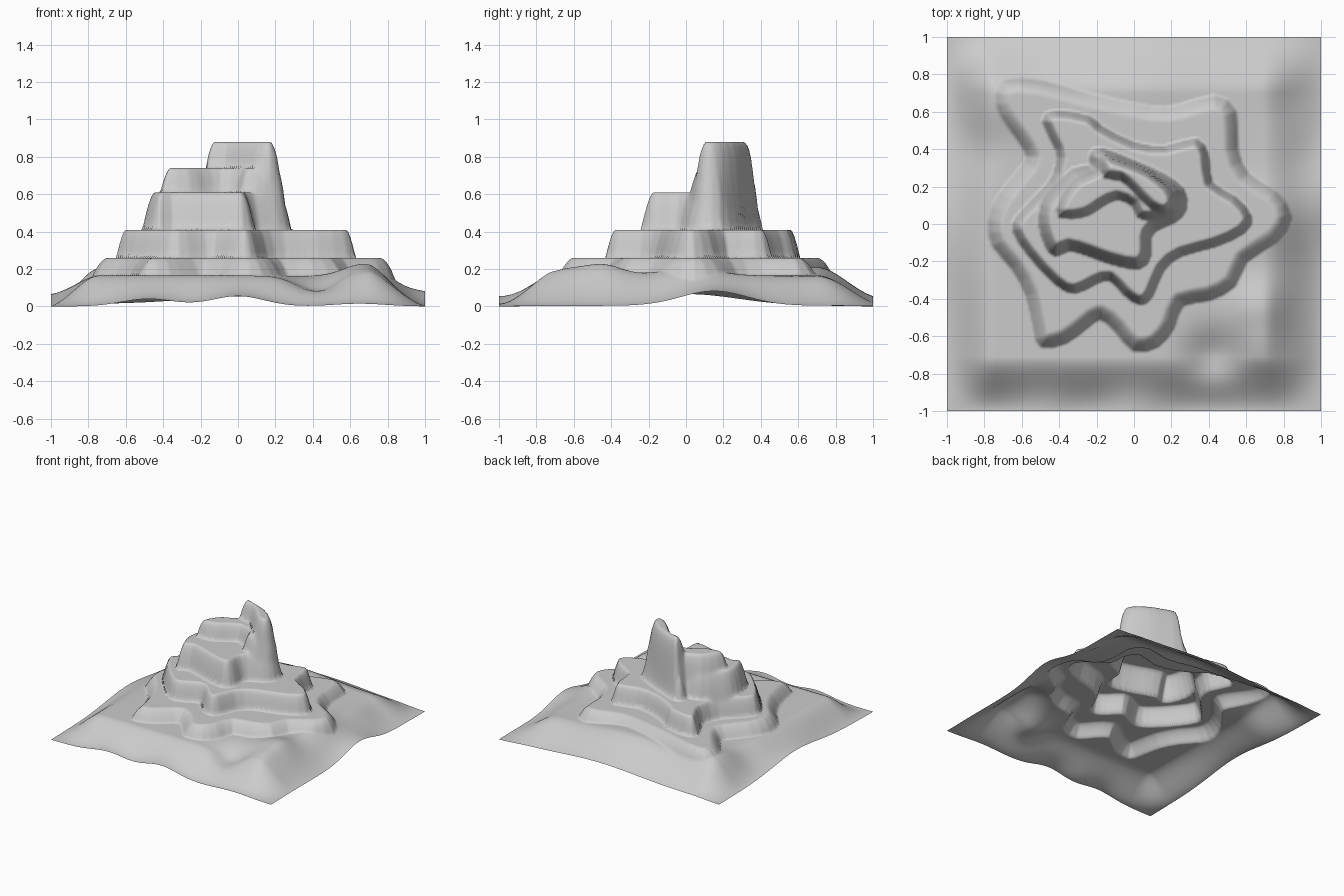
import bpy, bmesh, math

if "Cube" in bpy.data.objects:
    bpy.data.objects.remove(bpy.data.objects["Cube"])

N = 190  # grid cells per side

# Contour outlines of each terrace, taken at mid-wall
apron = [(-.69,.75), (-.5,.75), (-.24,.68), (.09,.61), (.25,.62), (.43,.67), (.53,.6),
         (.54,.4), (.6,.26), (.75,.16), (.82,.04), (.75,-.08), (.59,-.19), (.53,-.32),
         (.4,-.39), (.25,-.42), (.2,-.54), (.12,-.64), (0,-.66), (-.09,-.56), (-.18,-.49),
         (-.26,-.54), (-.37,-.62), (-.49,-.64), (-.52,-.56), (-.56,-.38), (-.64,-.23),
         (-.74,-.11), (-.76,.02), (-.7,.16), (-.57,.32), (-.57,.4), (-.66,.53), (-.72,.64)]
plateau = [(-.48,.55), (-.42,.6), (-.24,.57), (-.18,.52), (0,.43), (.17,.41), (.33,.45),
           (.39,.37), (.41,.22), (.54,.14), (.62,.04), (.58,-.04), (.43,-.11), (.25,-.16),
           (.15,-.24), (.09,-.38), (.03,-.42), (-.05,-.37), (-.13,-.29), (-.21,-.31),
           (-.32,-.36), (-.42,-.31), (-.56,-.16), (-.64,-.03), (-.61,.05), (-.45,.22),
           (-.41,.32), (-.41,.4)]
middle = [(-.48,.1), (-.49,0), (-.46,-.1), (-.42,-.15), (-.35,-.12), (-.24,-.15), (-.13,-.19),
          (.02,-.22), (.07,-.16), (.07,-.08), (.1,-.02), (.21,.03), (.26,.09), (.25,.18),
          (.14,.26), (-.02,.33), (-.18,.39), (-.22,.36), (-.22,.3), (-.32,.28), (-.42,.18)]
upper = [(-.39,.05), (-.26,.06), (-.18,.11), (-.09,.15), (0,.11), (.03,.05), (.1,.04), (.19,.06),
         (.23,.1), (.22,.18), (.1,.26), (-.02,.32), (-.16,.37), (-.19,.28), (-.3,.23), (-.38,.13)]
peak = [(-.15,.26), (-.07,.25), (0,.19), (.09,.1), (.17,.07), (.21,.12), (.18,.19),
        (.08,.27), (-.04,.32), (-.14,.35), (-.16,.32)]

# Ground swells: x, y, height, radius (first list lifts the sheet's edges)
edge_lift = [(1,.15,.08,.25), (0,-1,.055,.2), (-.48,-1,.04,.2), (-1,0,.065,.4),
             (.1,1,.045,.5), (.65,-1,.015,.2)]
swells = [(.67,-.45,.06,.15), (.67,-.65,.03,.12), (.42,-.72,-.08,.15), (-.72,.68,.04,.2),
          (.78,.02,.05,.2), (0,.72,.045,.35), (-.88,.4,-.03,.15), (.88,.65,-.03,.15)]


def smooth_closed(pts, steps=2):
    """Catmull-Rom subdivision of a closed outline."""
    out, n = [], len(pts)
    for i in range(n):
        a, b, c, d = (pts[(i + k) % n] for k in (-1, 0, 1, 2))
        for s in range(steps):
            t = s / steps
            out.append(tuple(.5 * (2*b[k] + (c[k]-a[k])*t + (2*a[k]-5*b[k]+4*c[k]-d[k])*t*t
                                   + (3*b[k]-a[k]-3*c[k]+d[k])*t**3) for k in (0, 1)))
    return out


def make_terrace(pts, top, width, shrink):
    p = smooth_closed(pts)
    segs = [(x, y, u-x, v-y, 1 / ((u-x)**2 + (v-y)**2)) for (x, y), (u, v) in zip(p, p[1:] + p[:1])]
    xs, ys = [q[0] for q in p], [q[1] for q in p]
    box = (min(xs)-width, max(xs)+width, min(ys)-width, max(ys)+width)
    return segs, box, top, width, shrink


def wall_factor(x, y, segs, box, width, shrink):
    """0 outside the terrace, 1 on it, with a rounded brow."""
    if not (box[0] < x < box[1] and box[2] < y < box[3]):
        return 0
    best, inside = 9, False
    for ax, ay, dx, dy, inv in segs:
        px, py = x - ax, y - ay
        t = (px*dx + py*dy) * inv
        t = 0 if t < 0 else 1 if t > 1 else t
        d = (px - t*dx)**2 + (py - t*dy)**2
        if d < best:
            best = d
        if (ay > y) != (ay + dy > y) and px < dx * py / dy:
            inside = not inside
    d = math.sqrt(best) * (1 if inside else -1) - shrink
    t = max(0, min(1, .5 + d / width))
    return 1 - (1 - t)**1.6


def ramp(d, width):
    t = max(0, min(1, d / width))
    return t * t * (3 - 2*t)


def bumps(x, y, table):
    return sum(h * math.exp(-((x-a)**2 + (y-b)**2) / (r*r)) for a, b, h, r in table)


def ground(x, y):
    lift = bumps(x, y, edge_lift)
    f = ramp(1 + x + .02, .28) * ramp(1 - x + .03, .34) * ramp(1 + y, .29) * ramp(1 - y + .06, .36)
    return max(0, min(.25, lift + (.165 - lift + bumps(x, y, swells)) * f))


terraces = [make_terrace(apron, .26, .08, .02), make_terrace(plateau, .41, .05, .015),
            make_terrace(middle, .61, .065, .012), make_terrace(upper, .74, .05, .008),
            make_terrace(peak, .88, .05, .01)]

# Terraced hill: one open sheet raised step by step
bm = bmesh.new()
bmesh.ops.create_grid(bm, x_segments=N, y_segments=N, size=1)
for v in bm.verts:
    x, y = v.co.x, v.co.y
    z = ground(x, y)
    for segs, box, top, width, shrink in terraces:
        z += (top - z) * wall_factor(x, y, segs, box, width, shrink)
    v.co.z = z
mesh = bpy.data.meshes.new("terraced_hill")
bm.to_mesh(mesh)
bm.free()
hill = bpy.data.objects.new("terraced_hill", mesh)
bpy.context.collection.objects.link(hill)
bpy.context.view_layer.objects.active = hill
hill.select_set(True)
bpy.ops.object.shade_smooth_by_angle(angle=math.radians(80))
